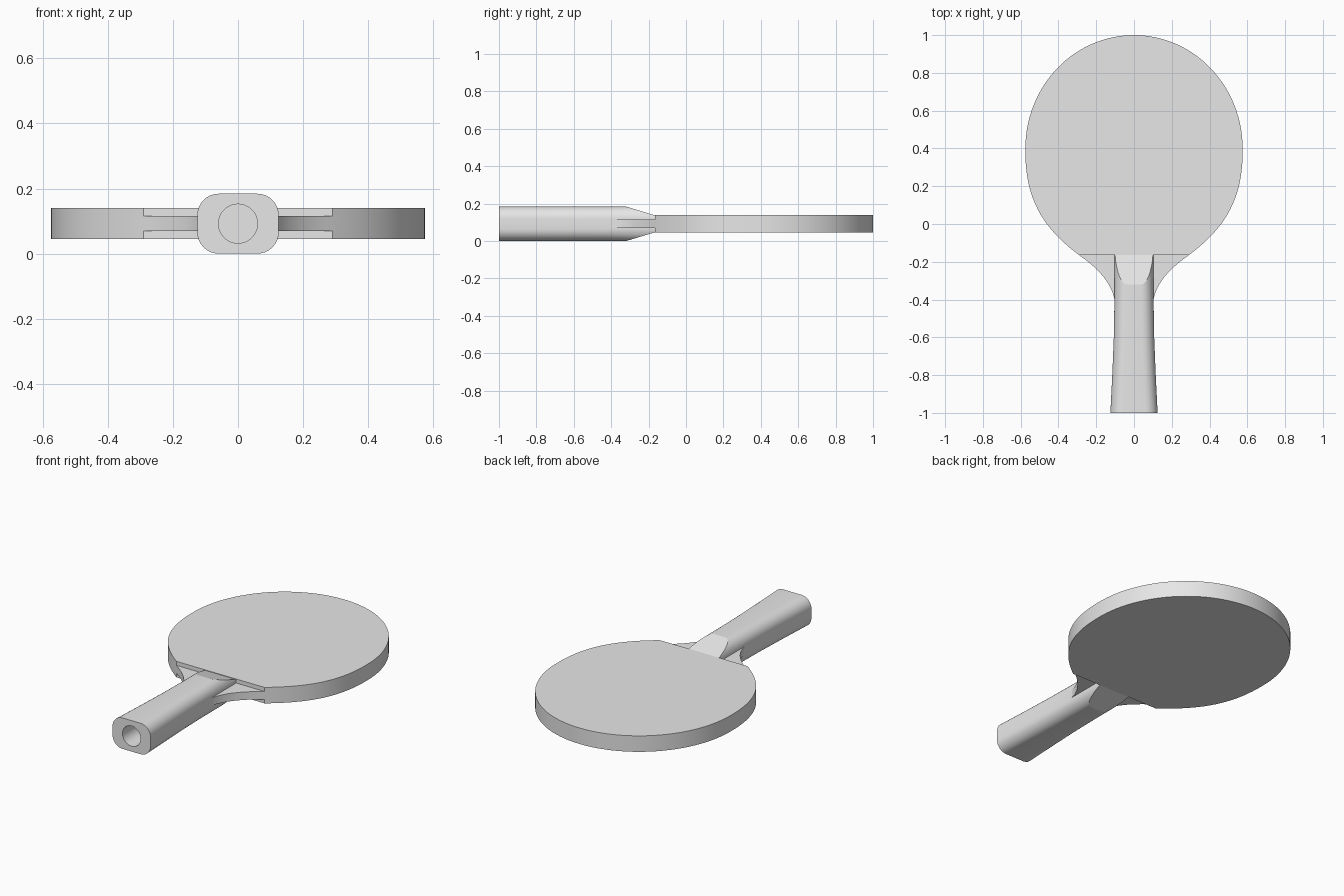
import bpy, bmesh, math
from mathutils import Vector
from mathutils.geometry import interpolate_bezier

cube = bpy.data.objects.get("Cube")
if cube:
    bpy.data.objects.remove(cube, do_unlink=True)

MID = 0.092          # height of the symmetry plane
NECK = -0.165        # where the rubber ends

grey = bpy.data.materials.new("plain_grey")
grey.use_nodes = True
grey.diffuse_color = (0.8, 0.8, 0.8, 1)
grey.node_tree.nodes["Principled BSDF"].inputs["Base Color"].default_value = (0.8, 0.8, 0.8, 1)


def make_object(name, bm):
    bmesh.ops.recalc_face_normals(bm, faces=bm.faces[:])
    mesh = bpy.data.meshes.new(name)
    bm.to_mesh(mesh)
    bm.free()
    mesh.materials.append(grey)
    obj = bpy.data.objects.new(name, mesh)
    bpy.context.collection.objects.link(obj)
    return obj


def smooth(obj):
    obj.data.shade_smooth()
    obj.data.set_sharp_from_angle(angle=math.radians(14))


def slab(name, half, z0, z1):
    """Extrude a right-hand outline, mirrored to the left, between two heights."""
    loop = half + [(-x, y) for x, y in reversed(half) if x > 1e-5]
    bm = bmesh.new()
    face = bm.faces.new([bm.verts.new((x, y, z0)) for x, y in loop])
    top = bmesh.ops.extrude_face_region(bm, geom=[face])["geom"]
    verts = [v for v in top if isinstance(v, bmesh.types.BMVert)]
    bmesh.ops.translate(bm, verts=verts, vec=(0, 0, z1 - z0))
    smooth(make_object(name, bm))


def bezier(*points):
    pts = interpolate_bezier(*[Vector(p) for p in points], 20)
    return [(p[0], p[1]) for p in pts[1:]]


# Blade outline: elliptical top, tapering sides, concave neck
steps = 32
head = []
for i in range(steps + 1):
    a = math.pi / 2 * i / steps
    head.append((0.575 * math.sin(a), 0.4 + 0.6 * math.cos(a)))
head += bezier((0.575, 0.4), (0.58, 0.12), (0.47, -0.03), (0.29, NECK))
neck = bezier((0.29, NECK), (0.19, -0.235), (0.105, -0.32), (0.1, -0.43))

# Wooden core and the two rubber sheets
slab("blade_core", head + neck, 0.069, 0.116)
slab("upper_rubber", head, 0.116, 0.14)
slab("lower_rubber", head, 0.045, 0.069)


# Handle: rounded section lofted along its length
def handle_ring(bm, y, half_width, radius=0.065, seg=8):
    ring = []
    for q, (sx, sz) in enumerate([(1, 1), (-1, 1), (-1, -1), (1, -1)]):
        for i in range(seg + 1):
            a = math.pi / 2 * (q + i / seg)
            x = sx * (half_width - radius) + radius * math.cos(a)
            z = MID + sz * (MID - radius) + radius * math.sin(a)
            ring.append(bm.verts.new((x, y, z)))
    return ring


bm = bmesh.new()
rings = [handle_ring(bm, y, w) for y, w in
         [(-1, 0.125), (-0.8, 0.115), (-0.6, 0.107), (-0.43, 0.104), (NECK, 0.103)]]
for a, b in zip(rings, rings[1:]):
    for i in range(len(a)):
        j = (i + 1) % len(a)
        bm.faces.new((a[i], a[j], b[j], b[i]))
bm.faces.new(rings[0])
bm.faces.new(rings[-1])

# Sloped cuts where the handle meets the blade, above and below
for s in (1, -1):
    cut = bmesh.ops.bisect_plane(
        bm, geom=bm.verts[:] + bm.edges[:] + bm.faces[:], dist=1e-5,
        plane_co=(0, -0.32, MID + s * MID), plane_no=(0, 0.047, s * 0.155),
        clear_outer=True)["geom_cut"]
    bmesh.ops.holes_fill(bm, edges=[e for e in bm.edges if e.is_boundary], sides=0)
handle = make_object("handle", bm)

# Round bore in the butt of the handle
bpy.ops.mesh.primitive_cylinder_add(vertices=48, radius=0.06, depth=1,
                                    location=(0, -1, MID), rotation=(math.pi / 2, 0, 0))
cutter = bpy.context.object
cutter.name = "bore_cutter"
cutter.hide_render = True
cutter.data.materials.append(grey)
mod = handle.modifiers.new("bore", 'BOOLEAN')
mod.operation = 'DIFFERENCE'
mod.solver = 'EXACT'
mod.object = cutter
bpy.context.view_layer.objects.active = handle
bpy.ops.object.modifier_apply(modifier=mod.name)
bpy.data.objects.remove(cutter, do_unlink=True)
smooth(handle)
